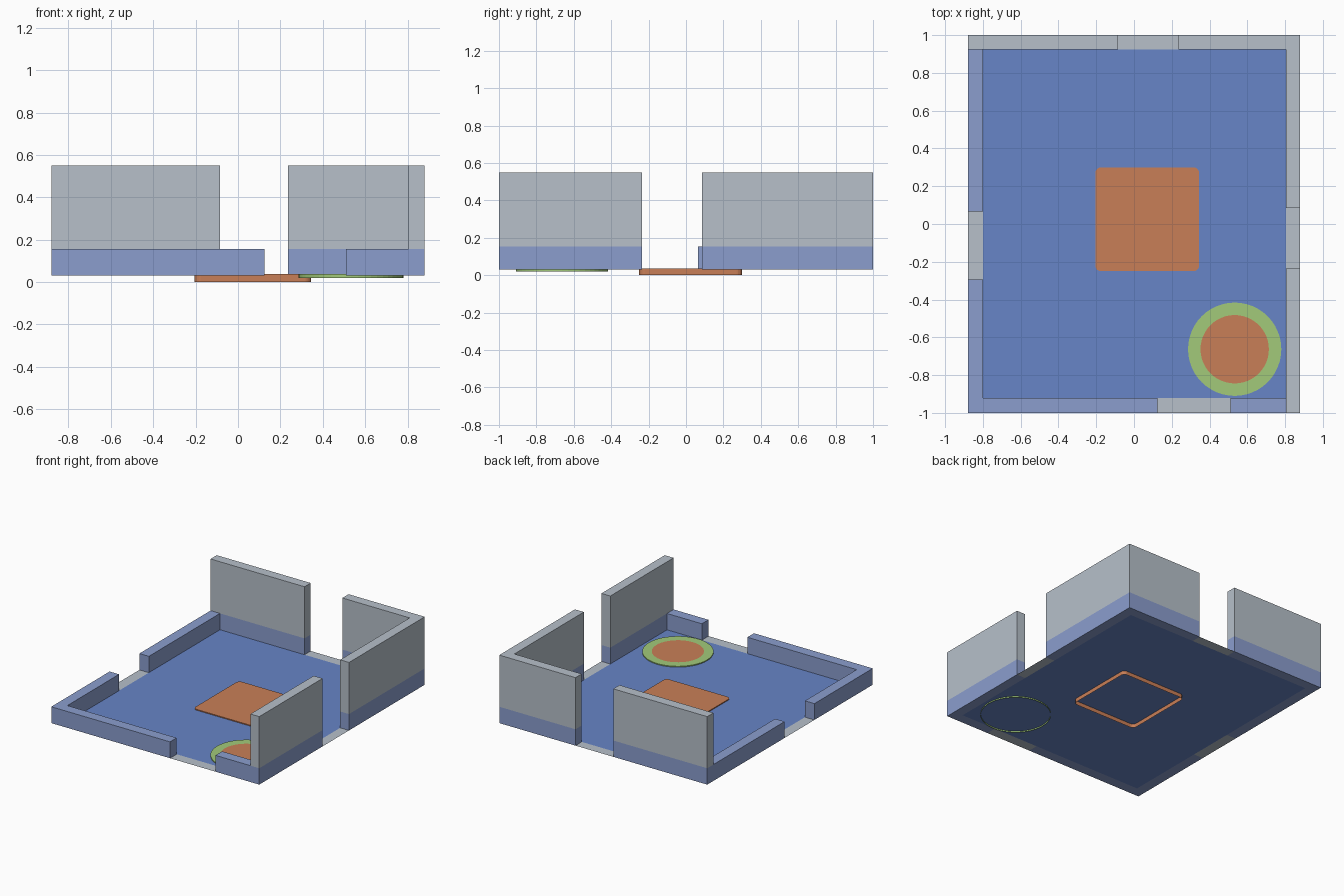
import bpy
import bmesh
from math import cos, sin, pi

cube = bpy.data.objects.get("Cube")
if cube:
    bpy.data.objects.remove(cube, do_unlink=True)


def material(name, rgb):
    # sRGB bytes to linear values
    lin = [((c / 255 + 0.055) / 1.055) ** 2.4 for c in rgb] + [1.0]
    m = bpy.data.materials.new(name)
    m.use_nodes = True
    m.diffuse_color = lin
    bsdf = m.node_tree.nodes["Principled BSDF"]
    bsdf.inputs["Base Color"].default_value = lin
    bsdf.inputs["Roughness"].default_value = 0.9
    return m


floor_blue = material("floor blue", (103, 133, 199))
wall_blue = material("wall blue", (139, 158, 206))
wall_grey = material("wall grey", (183, 192, 202))
rug_orange = material("rug orange", (201, 127, 87))
rug_green = material("rug green", (162, 202, 122))

FLOOR, LOW, TALL, RUG_TOP = 0.03, 0.155, 0.55, 0.037


def finish(name, bm, mats):
    mesh = bpy.data.meshes.new(name)
    bm.to_mesh(mesh)
    bm.free()
    for m in mats:
        mesh.materials.append(m)
    obj = bpy.data.objects.new(name, mesh)
    bpy.context.collection.objects.link(obj)
    return obj


def prism(name, outline, levels, mats, bottom=True, inner=None):
    """Counter-clockwise outline stacked through levels, one material per band.
    With inner, the top is a ring round a disc of the second material."""
    bm = bmesh.new()
    rings = [[bm.verts.new((x, y, z)) for x, y in outline] for z in levels]
    n = len(outline)
    last = len(levels) - 2

    def bridge(a, b, index):
        for i in range(n):
            j = (i + 1) % n
            bm.faces.new((a[i], a[j], b[j], b[i])).material_index = index

    for k in range(len(levels) - 1):
        bridge(rings[k], rings[k + 1], k)
    top = rings[-1]
    if inner:
        core = [bm.verts.new((x, y, levels[-1])) for x, y in inner]
        bridge(top, core, 0)
        bm.faces.new(core).material_index = 1
    else:
        bm.faces.new(top).material_index = last
    if bottom:
        bm.faces.new(rings[0][::-1])
    return finish(name, bm, mats)


def rect(x0, x1, y0, y1):
    return [(x0, y0), (x1, y0), (x1, y1), (x0, y1)]


def sheet(name, outline, mat):
    bm = bmesh.new()
    bm.faces.new([bm.verts.new((x, y, FLOOR)) for x, y in outline])
    return finish(name, bm, [mat])


def arc(cx, cy, r, start, end, steps):
    return [(cx + r * cos(start + (end - start) * i / steps),
             cy + r * sin(start + (end - start) * i / steps)) for i in range(steps + 1)]


# Outer and inner wall lines
L, R, F, B = -0.88, 0.88, -1.0, 1.0
l, r, f, b = -0.80, 0.805, -0.92, 0.925

# Floor and the sills in the four doorways
sheet("floor", rect(l, r, f, b), floor_blue)
sheet("front_sill", rect(0.125, 0.51, F, f), wall_grey)
sheet("back_sill", rect(-0.085, 0.235, b, B), wall_grey)
sheet("left_side_sill", rect(L, l, -0.295, 0.065), wall_grey)
sheet("right_side_sill", rect(r, R, -0.235, 0.085), wall_grey)

# Tall walls, blue at the foot and grey above
tall_walls = {
    "tall_back_wall": rect(L, -0.085, b, B),
    "tall_corner_wall": [(r, 0.085), (R, 0.085), (R, B), (0.235, B), (0.235, b), (r, b)],
    "tall_side_wall": rect(r, R, F, -0.235),
}
for name, outline in tall_walls.items():
    prism(name, outline, (FLOOR, LOW, TALL), [wall_blue, wall_grey])

# Low cut-away walls
low_walls = {
    "low_front_wall": rect(0.51, r, F, f),
    "low_corner_wall": [(L, -0.295), (L, F), (0.125, F), (0.125, f), (l, f), (l, -0.295)],
    "low_side_wall": rect(L, l, 0.065, b),
}
for name, outline in low_walls.items():
    prism(name, outline, (FLOOR, LOW), [wall_blue])

# Square rug with rounded corners, open underneath
x0, x1, y0, y1, rad = -0.205, 0.345, -0.25, 0.30, 0.03
corners = [(x1 - rad, y1 - rad), (x0 + rad, y1 - rad), (x0 + rad, y0 + rad), (x1 - rad, y0 + rad)]
square = []
for i, (cx, cy) in enumerate(corners):
    square += arc(cx, cy, rad, i * pi / 2, (i + 1) * pi / 2, 5)
prism("square_rug", square, (0, RUG_TOP), [rug_orange], bottom=False)

# Round rug with a green border, open underneath
border = arc(0.533, -0.663, 0.247, 0, 2 * pi, 48)[:-1]
centre = arc(0.533, -0.663, 0.181, 0, 2 * pi, 48)[:-1]
prism("round_rug", border, (0.02, RUG_TOP), [rug_green, rug_orange], bottom=False, inner=centre)
